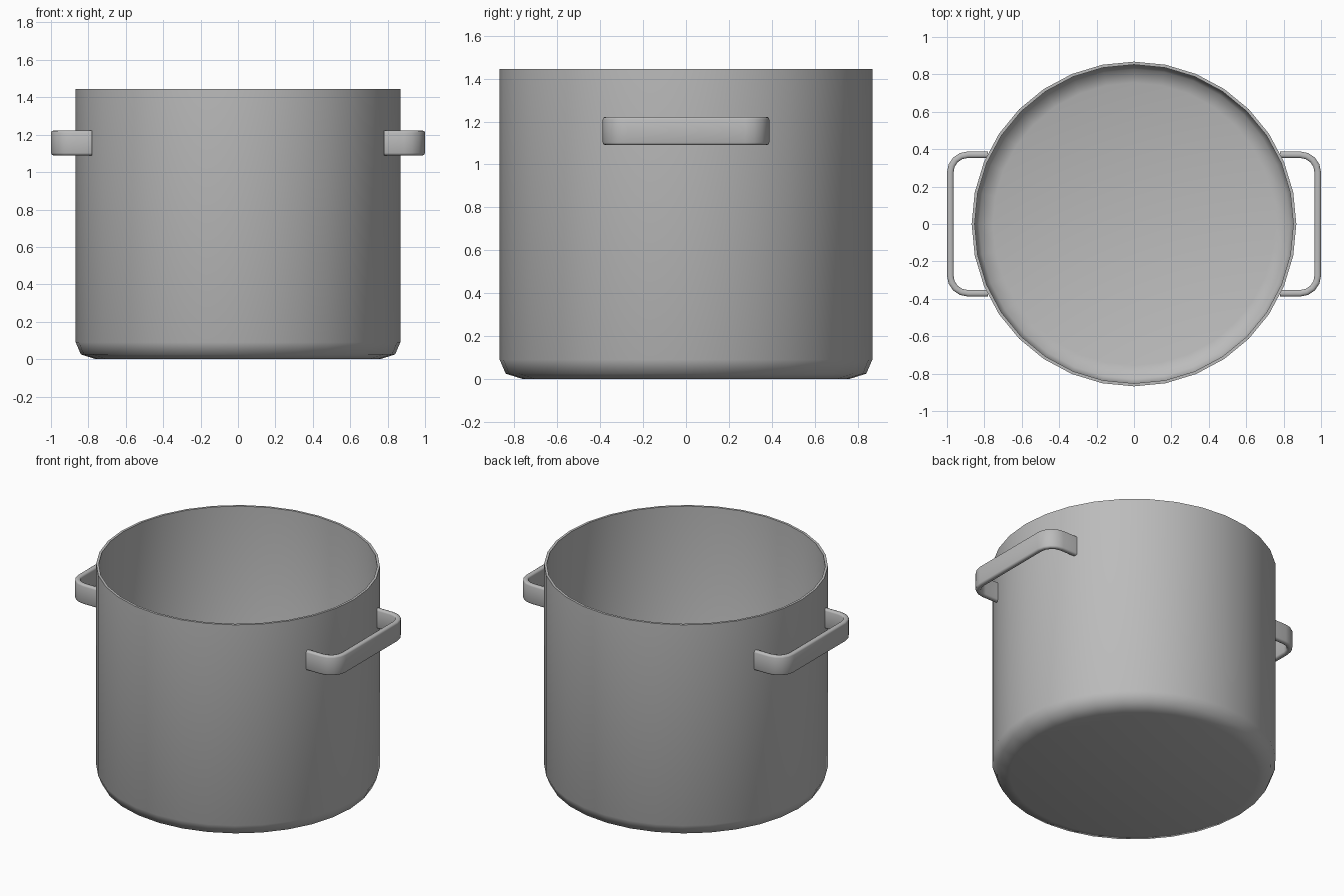
import bpy, bmesh, math
from mathutils import Vector

cube = bpy.data.objects.get("Cube")
if cube:
    bpy.data.objects.remove(cube, do_unlink=True)

steel = bpy.data.materials.new("brushed_grey")
steel.use_nodes = True
grey = (0.5, 0.5, 0.5, 1)
steel.diffuse_color = grey
steel.node_tree.nodes["Principled BSDF"].inputs["Base Color"].default_value = grey


def finish(bm, name, angle):
    bmesh.ops.recalc_face_normals(bm, faces=bm.faces)
    mesh = bpy.data.meshes.new(name)
    bm.to_mesh(mesh)
    bm.free()
    mesh.materials.append(steel)
    obj = bpy.data.objects.new(name, mesh)
    bpy.context.collection.objects.link(obj)
    bpy.ops.object.select_all(action='DESELECT')
    obj.select_set(True)
    bpy.context.view_layer.objects.active = obj
    bpy.ops.object.shade_smooth_by_angle(angle=math.radians(angle))
    return obj


def skin(bm, rings, closed=True):
    """Join consecutive rings of points with quads and cap both ends."""
    loops = [[bm.verts.new(p) for p in ring] for ring in rings]
    n = len(loops[0])
    for a, b in zip(loops, loops[1:]):
        for i in range(n):
            j = (i + 1) % n
            bm.faces.new((a[i], a[j], b[j], b[i]))
    bm.faces.new(loops[0])
    bm.faces.new(loops[-1])


# Pot body: outer wall up, over the rim, inner wall down
SIDES = 32
profile = [(0.76, 0), (0.84, 0.025), (0.868, 0.09), (0.868, 1.445),
           (0.852, 1.445), (0.852, 0.095), (0.828, 0.04), (0.755, 0.017)]
bm = bmesh.new()
turn = [math.tau * i / SIDES for i in range(SIDES)]
skin(bm, [[(r * math.cos(a), r * math.sin(a), z) for a in turn] for r, z in profile])
finish(bm, "pot_body", 60)

# Handles: flat rounded strap swept along a U-shaped path
HALF_T, LOW, HIGH, ROUND = 0.0175, 1.09, 1.222, 0.012
BEND, STEPS = 0.095, 4
section = []
for corner, (sx, top) in enumerate([(1, True), (-1, True), (-1, False), (1, False)]):
    cx = sx * (HALF_T - ROUND)
    cz = HIGH - ROUND if top else LOW + ROUND
    for k in range(3):
        a = math.pi / 2 * (corner + k / 2)
        section.append((cx + ROUND * math.cos(a), cz + ROUND * math.sin(a)))

X, Y = 1 - HALF_T, 0.388 - HALF_T
path = [(Vector((0.78, -Y)), Vector((0, -1)))]
for cy, start in ((-Y + BEND, -math.pi / 2), (Y - BEND, 0)):
    for k in range(STEPS + 1):
        a = start + math.pi / 2 * k / STEPS
        d = Vector((math.cos(a), math.sin(a)))
        path.append((Vector((X - BEND, cy)) + d * BEND, d))
path.append((Vector((0.78, Y)), Vector((0, 1))))

for side, name in ((1, "left_handle"), (-1, "right_handle")):
    bm = bmesh.new()
    rings = []
    for point, out in path:
        spots = [(point + out * u, z) for u, z in section]
        rings.append([(side * p.x, p.y, z) for p, z in spots])
    skin(bm, rings)
    finish(bm, name, 50)
